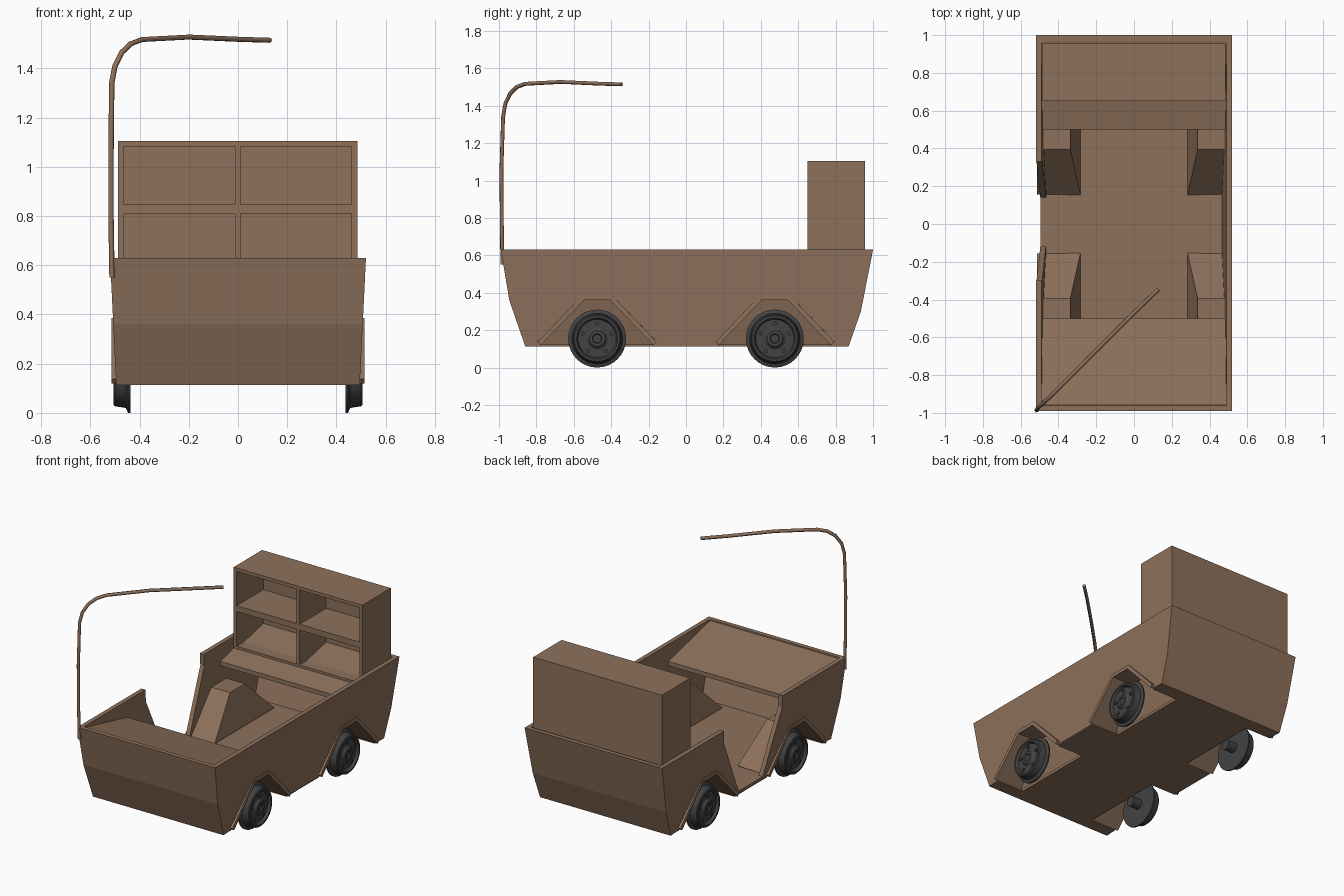
import bpy, bmesh
from math import cos, sin, pi

if "Cube" in bpy.data.objects:
    bpy.data.objects.remove(bpy.data.objects["Cube"])


def material(name, color):
    m = bpy.data.materials.new(name)
    m.diffuse_color = color
    m.use_nodes = True
    m.node_tree.nodes["Principled BSDF"].inputs["Base Color"].default_value = m.diffuse_color
    return m


RUST = material("rusty_metal", (0.27, 0.165, 0.105, 1))
DARK = material("dark_iron", (0.055, 0.055, 0.058, 1))


def finish(name, bm, mat):
    me = bpy.data.meshes.new(name)
    bm.to_mesh(me)
    bm.free()
    me.materials.append(mat)
    ob = bpy.data.objects.new(name, me)
    bpy.context.collection.objects.link(ob)
    return ob


def prism(name, profile, xa, xb):
    """Solid from a (y, z) profile spanning x = xa(z) .. xb(z)."""
    bm = bmesh.new()
    a = [bm.verts.new((xa(z), y, z)) for y, z in profile]
    b = [bm.verts.new((xb(z), y, z)) for y, z in profile]
    bm.faces.new(a)
    bm.faces.new(b[::-1])
    n = len(profile)
    for i in range(n):
        j = (i + 1) % n
        bm.faces.new((a[i], b[i], b[j], a[j]))
    bmesh.ops.recalc_face_normals(bm, faces=bm.faces)
    return finish(name, bm, RUST)


def box(name, x0, x1, y0, y1, z0, z1):
    return prism(name, [(y0, z0), (y1, z0), (y1, z1), (y0, z1)],
                 lambda z: x0, lambda z: x1)


# Side of the body leans slightly outward towards the top
def side_x(z):
    return 0.495 + 0.025 * (z - 0.12) / 0.51


ARCH = [(-0.30, 0.12), (-0.07, 0.36), (0.07, 0.36), (0.30, 0.12)]
AXLES = (-0.475, 0.475)
FRONT = [(-0.99, 0.63), (-0.945, 0.36), (-0.86, 0.115)]
REAR = [(0.87, 0.115), (0.935, 0.30), (1.0, 0.63)]

# Side walls with wheel arches; the left one has a doorway notch
outline = FRONT + [(c + y, z) for c in AXLES for y, z in ARCH] + REAR
doorway = [(0.33, 0.63), (0.33, 0.55), (0.14, 0.14),
           (-0.12, 0.14), (-0.30, 0.55), (-0.30, 0.63)]
prism("right_wall", outline, side_x, lambda z: side_x(z) - 0.03)
prism("left_wall", outline + doorway,
      lambda z: -side_x(z), lambda z: 0.03 - side_x(z))

# Front and rear panels, and sloping decks behind them
for name, prof, s in (("front_panel", FRONT, 1), ("rear_panel", REAR, -1)):
    prism(name, prof + [(y + 0.03 * s, z) for y, z in prof[::-1]],
          lambda z: -side_x(z), side_x)
for name, s in (("front_deck", -1), ("rear_bench", 1)):
    prism(name, [(0.985 * s, 0.628), (0.50 * s, 0.52), (0.50 * s, 0.49),
                 (0.96 * s, 0.59)],
          lambda z: 0.02 - side_x(z), lambda z: side_x(z) - 0.02)

# Floor pan, notched around the wheel wells
edge = [(0.49, -0.86)]
for c in AXLES:
    edge += [(0.49, c - 0.30), (0.29, c - 0.30), (0.29, c + 0.30), (0.49, c + 0.30)]
edge.append((0.49, 0.87))
bm = bmesh.new()
loop = edge + [(-x, y) for x, y in edge[::-1]]
base = bm.faces.new([bm.verts.new((x, y, 0.113)) for x, y in loop])
top = bmesh.ops.extrude_face_region(bm, geom=[base])["geom"]
bmesh.ops.translate(bm, vec=(0, 0, 0.027),
                    verts=[v for v in top if isinstance(v, bmesh.types.BMVert)])
bmesh.ops.recalc_face_normals(bm, faces=bm.faces)
finish("floor", bm, RUST)


# Hollow wheel wells with a leaning inner face
def wheel_well(name, side, c):
    bm = bmesh.new()
    out = [bm.verts.new((side * 0.514, c + y, z)) for y, z in ARCH]
    inn = [bm.verts.new((side * (0.30 if z < 0.2 else 0.355), c + y, z))
           for y, z in ARCH]
    for i in range(3):
        bm.faces.new((out[i], out[i + 1], inn[i + 1], inn[i]))
    bm.faces.new(inn)
    bmesh.ops.recalc_face_normals(bm, faces=bm.faces)
    bm.faces.ensure_lookup_table()
    if bm.faces[1].normal.z < 0:
        bmesh.ops.reverse_faces(bm, faces=bm.faces[:])
    ob = finish(name, bm, RUST)
    m = ob.modifiers.new("thickness", "SOLIDIFY")
    m.thickness = 0.025
    m.offset = 1
    m.use_even_offset = True


# Flanged wheel: lathed profile of (x, radius), plus five bolts
PROFILE = [(0.37, 0), (0.37, 0.035), (0.437, 0.035), (0.437, 0.155),
           (0.447, 0.155), (0.456, 0.135), (0.500, 0.128), (0.506, 0.122),
           (0.506, 0.110), (0.488, 0.102), (0.488, 0.058), (0.494, 0.048),
           (0.504, 0.042), (0.504, 0.026), (0.494, 0.022), (0.494, 0)]


def lathe(bm, profile, side, cy, cz, n):
    rings = [[bm.verts.new((side * x, cy + r * cos(2 * pi * i / n),
                            cz + r * sin(2 * pi * i / n))) for i in range(n)]
             for x, r in profile]
    for a, b in zip(rings, rings[1:]):
        for i in range(n):
            j = (i + 1) % n
            bm.faces.new((a[i], a[j], b[j], b[i]))


def wheel(name, side, c):
    bm = bmesh.new()
    lathe(bm, PROFILE, side, c, 0.155, 32)
    for k in range(5):
        t = pi / 2 + 2 * pi * k / 5
        lathe(bm, [(0.484, 0), (0.484, 0.011), (0.497, 0.011), (0.497, 0)],
              side, c + 0.081 * cos(t), 0.155 + 0.081 * sin(t), 8)
    bmesh.ops.remove_doubles(bm, verts=bm.verts, dist=1e-5)
    bmesh.ops.recalc_face_normals(bm, faces=bm.faces)
    ob = finish(name, bm, DARK)
    bpy.context.view_layer.objects.active = ob
    ob.select_set(True)
    bpy.ops.object.shade_smooth_by_angle(angle=0.5)
    ob.select_set(False)


for s, sn in ((-1, "left"), (1, "right")):
    for c, cn in zip(AXLES, ("front", "rear")):
        wheel_well(f"{cn}_{sn}_wheel_well", s, c)
        wheel(f"{cn}_{sn}_wheel", s, c)

# Rear cabinet with four open compartments
Y0, Y1 = 0.65, 0.957
box("cabinet_left_side", -0.488, -0.465, Y0, Y1, 0.52, 1.105)
box("cabinet_right_side", 0.462, 0.485, Y0, Y1, 0.52, 1.105)
box("cabinet_top", -0.465, 0.462, Y0, Y1, 1.082, 1.105)
box("cabinet_shelf", -0.465, 0.462, Y0, Y1 - 0.02, 0.808, 0.848)
box("cabinet_bottom", -0.465, 0.462, Y0, Y1 - 0.02, 0.535, 0.57)
box("cabinet_divider", -0.012, 0.010, Y0, Y1 - 0.02, 0.57, 1.082)
box("cabinet_back", -0.465, 0.462, Y1 - 0.02, Y1, 0.52, 1.082)

# Bent pole rising from the front left corner
path = [(-0.512, -0.982, 0.55), (-0.516, -0.985, 0.80), (-0.516, -0.987, 1.05),
        (-0.513, -0.978, 1.34), (-0.500, -0.966, 1.41), (-0.472, -0.940, 1.465),
        (-0.435, -0.905, 1.50), (-0.39, -0.86, 1.517), (-0.20, -0.67, 1.527),
        (0.0, -0.47, 1.518), (0.13, -0.345, 1.514)]
cu = bpy.data.curves.new("pole", "CURVE")
cu.dimensions = "3D"
cu.bevel_depth = 0.011
cu.bevel_resolution = 1
cu.use_fill_caps = True
sp = cu.splines.new("POLY")
sp.points.add(len(path) - 1)
for p, co in zip(sp.points, path):
    p.co = (*co, 1)
cu.materials.append(RUST)
bpy.context.collection.objects.link(bpy.data.objects.new("pole", cu))
